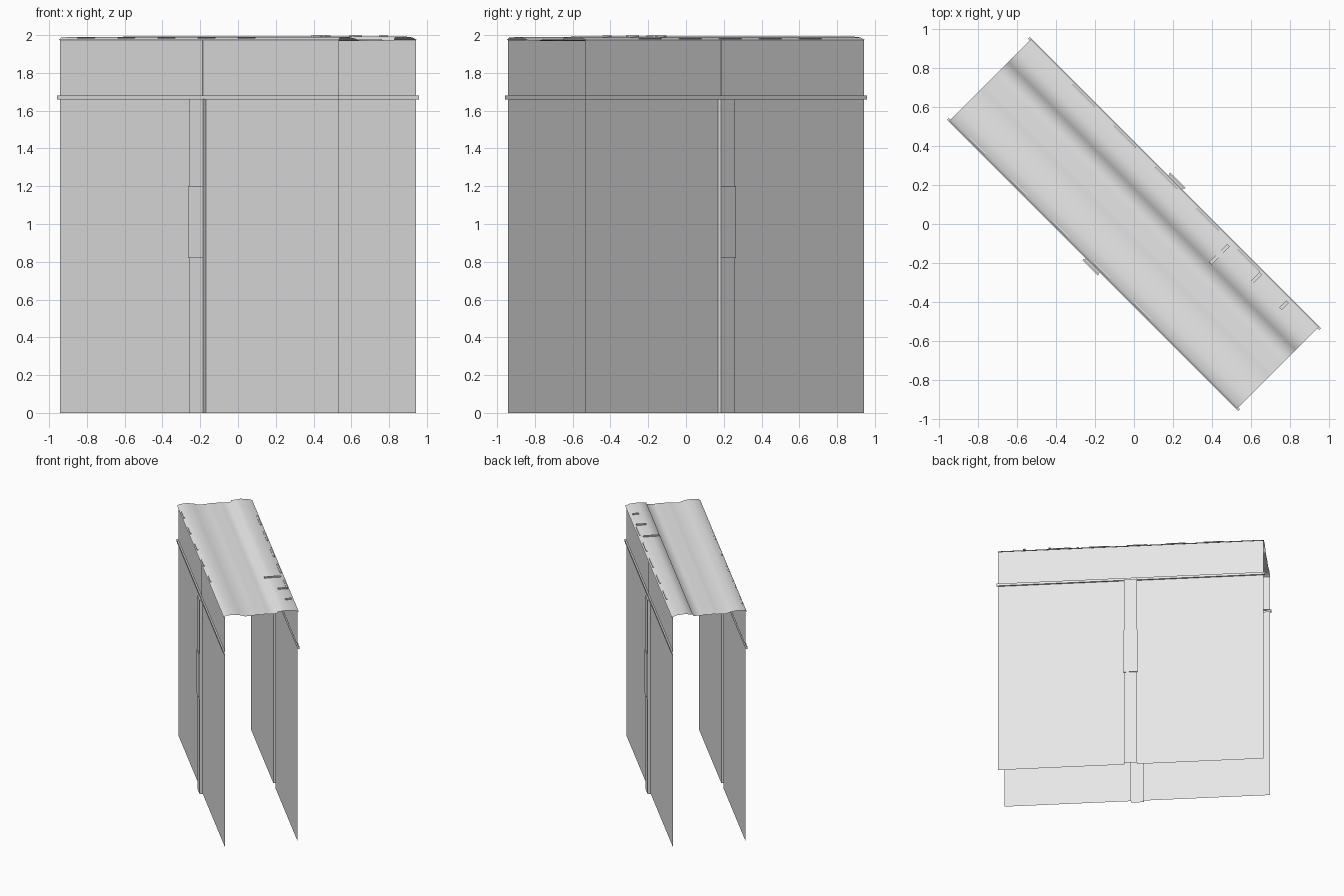
import bpy, bmesh, math
from mathutils import Matrix, Vector

cube = bpy.data.objects.get("Cube")
if cube:
    bpy.data.objects.remove(cube, do_unlink=True)

grey = bpy.data.materials.new("light_grey")
grey.use_nodes = True
grey.diffuse_color = (0.8, 0.8, 0.8, 1)
grey.node_tree.nodes["Principled BSDF"].inputs["Base Color"].default_value = (0.8, 0.8, 0.8, 1)

TURN = Matrix.Rotation(-math.pi / 4, 4, "Z")  # passage runs diagonally
HALF, WALL = 1.045, 0.288                     # half length, half width
LEDGE, TOP = 1.66, 1.973


def finish(name, bm, smooth=False):
    bmesh.ops.recalc_face_normals(bm, faces=bm.faces)
    bm.transform(TURN)
    mesh = bpy.data.meshes.new(name)
    bm.to_mesh(mesh)
    bm.free()
    mesh.materials.append(grey)
    for face in mesh.polygons:
        face.use_smooth = smooth
    obj = bpy.data.objects.new(name, mesh)
    bpy.context.collection.objects.link(obj)
    return obj


def sheet(name, points, sweep, smooth=False):
    """Sweep an open profile of 3D points into a single sheet."""
    bm = bmesh.new()
    verts = [bm.verts.new(p) for p in points]
    edges = [bm.edges.new(pair) for pair in zip(verts, verts[1:])]
    new = bmesh.ops.extrude_edge_only(bm, edges=edges)["geom"]
    moved = [g for g in new if isinstance(g, bmesh.types.BMVert)]
    bmesh.ops.translate(bm, verts=moved, vec=sweep)
    return finish(name, bm, smooth)


def box(name, centre, size):
    bm = bmesh.new()
    bmesh.ops.create_cube(bm, size=1, matrix=Matrix.Translation(centre) @ Matrix.Diagonal((*size, 1)))
    return finish(name, bm)


# Walls: lower panels with a hollow pillar, hollow ledge, upper panel
for side, label in ((-1, "front"), (1, "back")):
    face, bulge, rim = side * WALL, side * (WALL + 0.024), side * (WALL + 0.012)
    plan = [(-HALF, face), (-0.05, face), (-0.05, bulge), (0.05, bulge), (0.05, face), (HALF, face)]
    sheet(label + "_lower_wall", [(x, y, 0) for x, y in plan], (0, 0, LEDGE))
    box(label + "_pillar_cap", (0, side * (WALL + 0.012), LEDGE), (0.1, 0.024, 0.004))
    box(label + "_pillar_plate", (0, side * (WALL + 0.026), 1.01), (0.11, 0.008, 0.38))

    end = HALF + 0.012
    section = [(face, LEDGE), (rim, LEDGE), (rim, LEDGE + 0.02), (face, LEDGE + 0.02)]
    sheet(label + "_ledge", [(-end, y, z) for y, z in section], (2 * end, 0, 0))
    sheet(label + "_upper_wall", [(-HALF, face, LEDGE + 0.02), (-HALF, face, TOP)], (2 * HALF, 0, 0))
    box(label + "_upper_seam", (0.022, side * (WALL + 0.001), 1.826), (0.008, 0.004, 0.29))

# Roof: shallow sunken middle with two soft ridges
profile = [(-0.297, TOP), (-0.28, 1.986), (-0.22, 1.99), (-0.17, 1.982), (-0.127, 1.968),
           (-0.06, 1.971), (-0.03, 1.976), (0, 1.971), (0.03, 1.976), (0.06, 1.971),
           (0.125, 1.972), (0.13, 1.986), (0.2, 1.993), (0.26, 1.988), (0.297, TOP)]
sheet("roof", [(-HALF, y, z) for y, z in profile], (2 * HALF, 0, 0), smooth=True)

# Thin loose strips along the roof edges
for i in range(5):
    box("edge_strip", (-0.65 + 0.3 * i, 0.28, 1.983), (0.16, 0.012, 0.006))
    box("edge_strip", (-0.85 + 0.3 * i, -0.285, 1.984), (0.12, 0.01, 0.006))

# Small cross bars near one end of the roof
for x, y, length in ((0.42, 0.2, 0.13), (0.64, 0.24, 0.08), (0.84, 0.25, 0.05)):
    box("roof_bar", (x, y, 1.995), (0.018, length, 0.008))
